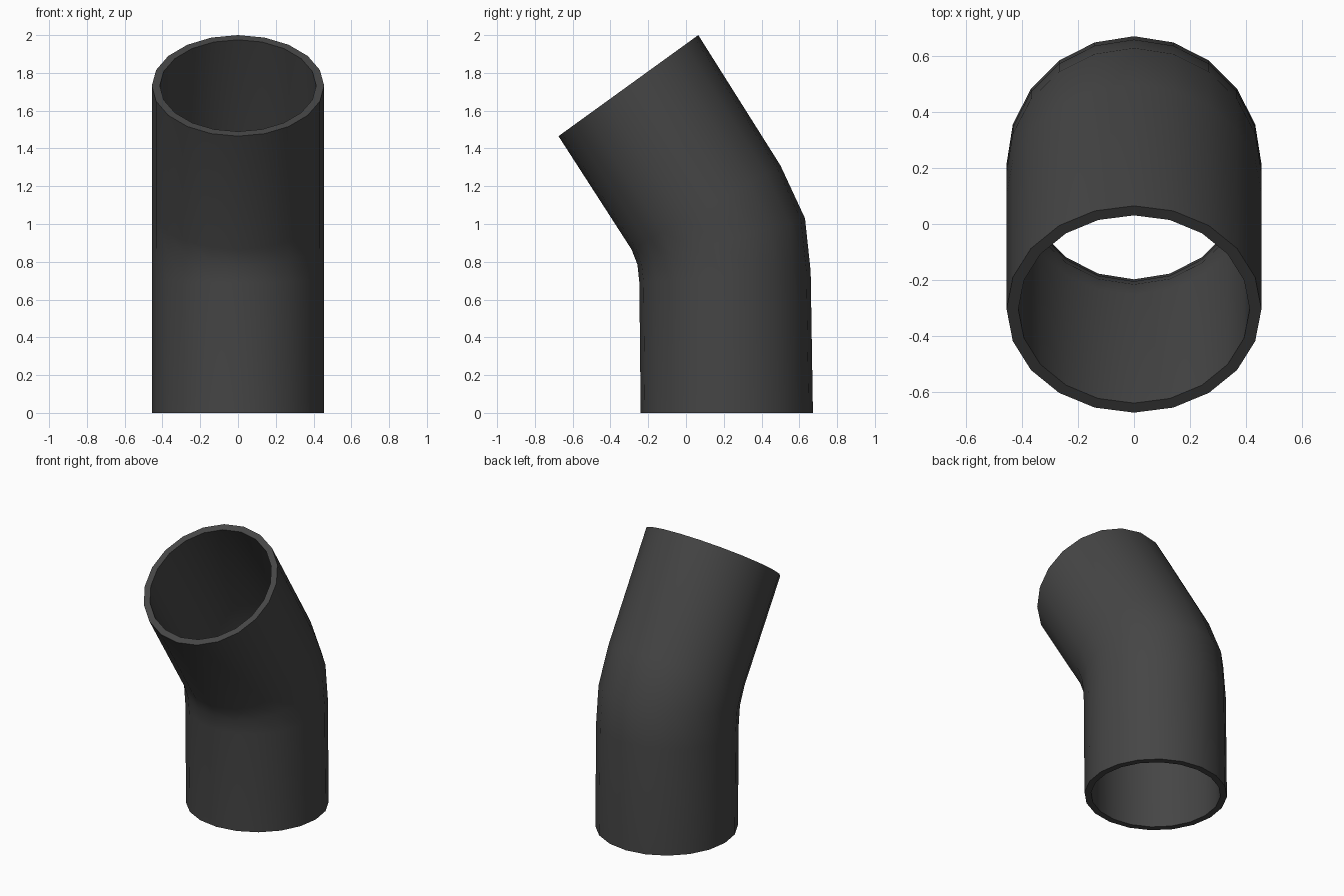
import bpy, bmesh, math
from mathutils import Vector

if "Cube" in bpy.data.objects:
    bpy.data.objects.remove(bpy.data.objects["Cube"])

SIDES = 20
R_OUT, R_IN = 0.456, 0.414

# Each ring of the bend: front (y, z) and back (y, z) outer points
RINGS = [
    ((-0.240, 0.00), (0.672, 0.00)),
    ((-0.247, 0.69), (0.660, 0.75)),
    ((-0.257, 0.785), (0.630, 1.03)),
    ((-0.288, 0.865), (0.500, 1.31)),
    ((-0.675, 1.465), (0.065, 2.00)),
]


def add_ring(bm, front, back, radius):
    f, b = Vector((0, *front)), Vector((0, *back))
    mid = (f + b) / 2
    half = (b - f) / 2 * (radius / R_OUT)
    verts = []
    for i in range(SIDES):
        a = math.tau * i / SIDES
        verts.append(bm.verts.new(mid + half * math.cos(a) + Vector((radius * math.sin(a), 0, 0))))
    return verts


bm = bmesh.new()
# Closed loop of rings: up the outside, then down the bore
loops = [add_ring(bm, f, b, R_OUT) for f, b in RINGS]
loops += [add_ring(bm, f, b, R_IN) for f, b in reversed(RINGS)]
for k, low in enumerate(loops):
    high = loops[(k + 1) % len(loops)]
    for i in range(SIDES):
        j = (i + 1) % SIDES
        bm.faces.new((low[i], low[j], high[j], high[i]))
bmesh.ops.recalc_face_normals(bm, faces=bm.faces)

mesh = bpy.data.meshes.new("bent_pipe")
bm.to_mesh(mesh)
bm.free()
pipe = bpy.data.objects.new("bent_pipe", mesh)
bpy.context.collection.objects.link(pipe)

# Dark grey colour
mat = bpy.data.materials.new("dark_grey")
mat.diffuse_color = (0.06, 0.06, 0.06, 1)
mat.use_nodes = True
mat.node_tree.nodes["Principled BSDF"].inputs["Base Color"].default_value = mat.diffuse_color
mesh.materials.append(mat)

# Smooth walls, sharp rims
bpy.context.view_layer.objects.active = pipe
pipe.select_set(True)
bpy.ops.object.shade_smooth_by_angle(angle=math.radians(40))
